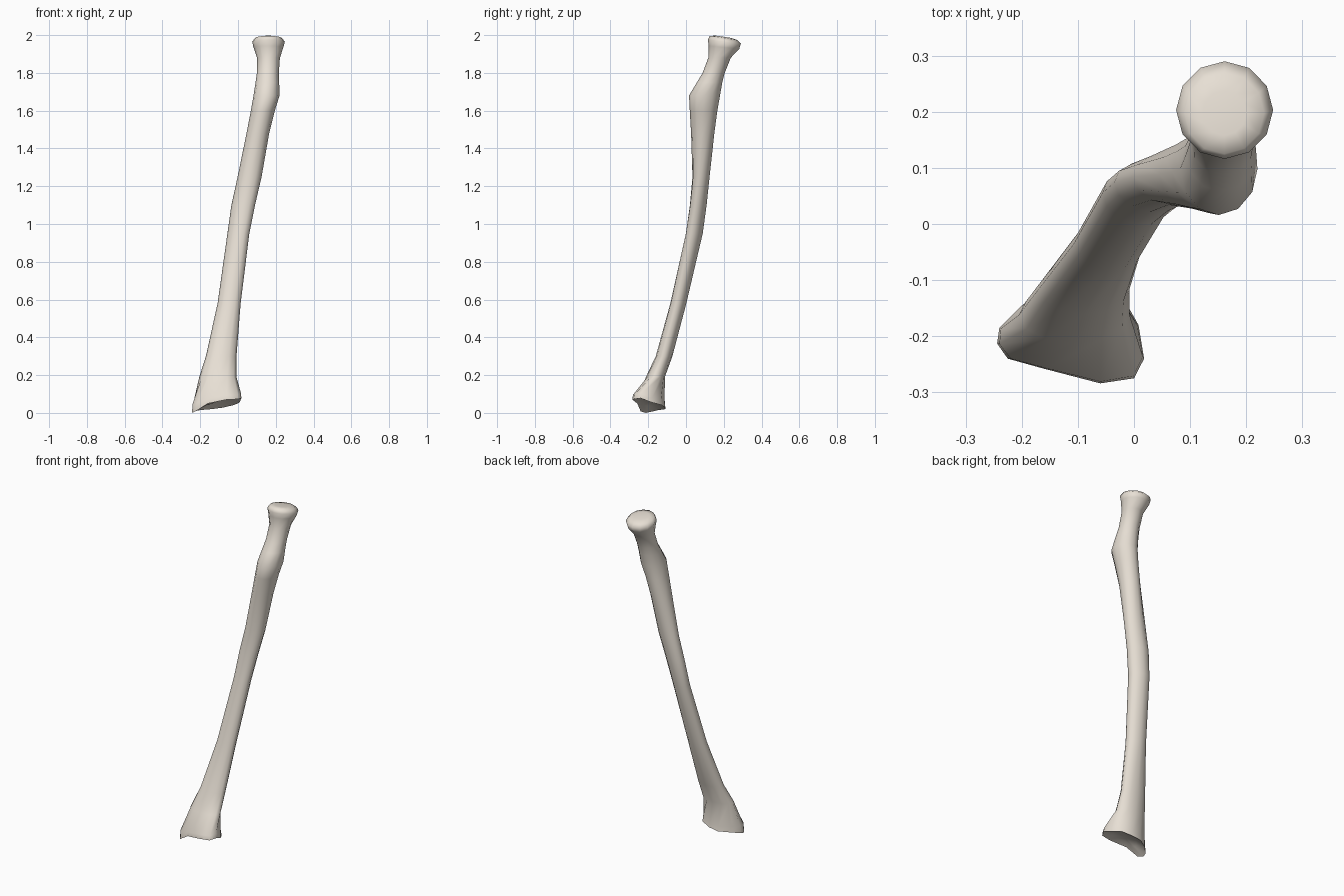
import bpy, bmesh, math

N = 12
# shaft and head sections: z, x min, x max, y min, y max, skew, slope along y
SECTIONS = [
    (0.19, -0.205, -0.008, -0.212, -0.112, 0.0, 0),
    (0.30, -0.170, -0.008, -0.160, -0.072, 0.0, 0),
    (0.58, -0.108, 0.014, -0.083, 0.002, -0.1, 0),
    (0.95, -0.056, 0.060, -0.002, 0.090, -0.25, 0),
    (1.10, -0.035, 0.090, 0.020, 0.110, -0.2, 0),
    (1.25, -0.002, 0.125, 0.034, 0.125, -0.1, 0),
    (1.48, 0.045, 0.165, 0.027, 0.150, 0.0, 0),
    (1.60, 0.068, 0.195, 0.020, 0.166, 0.0, 0),
    (1.68, 0.082, 0.220, 0.016, 0.180, 0.0, 0),
    (1.75, 0.093, 0.218, 0.058, 0.192, 0.0, 0),
    (1.80, 0.100, 0.216, 0.088, 0.205, 0.0, 0),
    (1.88, 0.101, 0.222, 0.118, 0.237, 0.0, 0),
    (1.935, 0.082, 0.240, 0.120, 0.282, 0.0, 0.1),
    (1.965, 0.075, 0.248, 0.116, 0.290, 0.0, 0.12),
    (1.985, 0.090, 0.232, 0.125, 0.270, 0.0, 0.15),
]
# wrist-end rim, counter-clockwise from +x
RIM = [
    (0.018, -0.240, 0.078), (0.008, -0.180, 0.055), (-0.020, -0.130, 0.042),
    (-0.080, -0.110, 0.028), (-0.140, -0.108, 0.020), (-0.200, -0.145, 0.015),
    (-0.240, -0.185, 0.006), (-0.244, -0.213, 0.000), (-0.225, -0.240, 0.008),
    (-0.160, -0.258, 0.050), (-0.060, -0.284, 0.070), (0.000, -0.275, 0.073),
]


def section(z, x0, x1, y0, y1, skew, slope):
    pts = []
    for i in range(N):
        t = 2 * math.pi * i / N
        x = (x0 + x1) / 2 + (x1 - x0) / 2 * math.cos(t)
        dy = (y1 - y0) / 2 * math.sin(t + skew)
        pts.append((x, (y0 + y1) / 2 + dy, z - slope * dy))
    return pts


# wrist end flares from the first shaft section to the rim
rings = [section(*s) for s in SECTIONS]
lip = []
for i, (x, y, z) in enumerate(RIM):
    s = rings[0][i]
    k = 0.08
    lip.append((x + (s[0] - x) * k, y + (s[1] - y) * k - 0.003, max(z + 0.025, 0.05)))
rings = [RIM, lip] + rings

bm = bmesh.new()
loops = [[bm.verts.new(p) for p in r] for r in rings]
for a, b in zip(loops, loops[1:]):
    for i in range(N):
        j = (i + 1) % N
        bm.faces.new((a[i], a[j], b[j], b[i]))


# end surfaces: hollow wrist joint and shallow dish on the head
def cap(loop, centre, inset_z):
    c = bm.verts.new(centre)
    inner = []
    for v in loop:
        p = v.co.lerp(c.co, 0.45)
        inner.append(bm.verts.new((p.x, p.y, p.z + inset_z)))
    for i in range(N):
        j = (i + 1) % N
        bm.faces.new((loop[i], loop[j], inner[j], inner[i]))
        bm.faces.new((inner[i], inner[j], c))


cap(loops[0], (-0.10, -0.195, 0.062), 0.008)
cap(loops[-1], (0.161, 0.198, 1.99), 0.004)
bmesh.ops.recalc_face_normals(bm, faces=bm.faces)

mesh = bpy.data.meshes.new("forearm_bone")
bm.to_mesh(mesh)
bm.free()
bone = bpy.data.objects.new("forearm_bone", mesh)
bpy.context.collection.objects.link(bone)
mat = bpy.data.materials.new("bone")
mat.diffuse_color = (0.80, 0.74, 0.66, 1)
mesh.materials.append(mat)
bpy.context.view_layer.objects.active = bone
bone.select_set(True)
bpy.ops.object.shade_smooth_by_angle(angle=math.radians(70))
